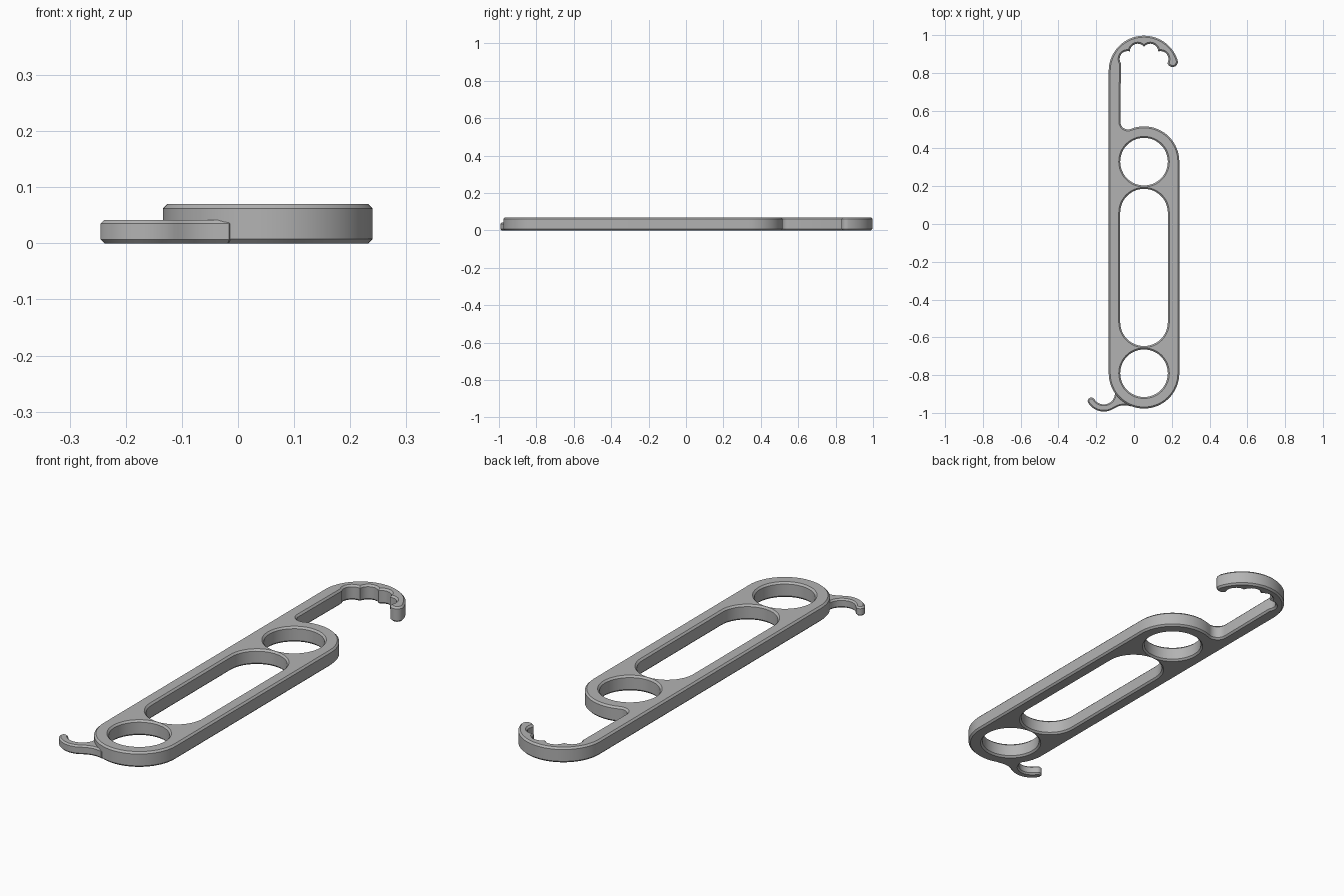
import bpy
import bmesh
from math import cos, sin, radians
from mathutils import Vector

cube = bpy.data.objects.get("Cube")
if cube:
    bpy.data.objects.remove(cube, do_unlink=True)

grey = bpy.data.materials.new("plain grey")
grey.use_nodes = True
colour = (0.45, 0.45, 0.45, 1)
grey.diffuse_color = colour
grey.node_tree.nodes["Principled BSDF"].inputs["Base Color"].default_value = colour


def arc(centre, r, start, end, steps=16):
    """Points along an arc, angles in degrees."""
    angles = [radians(start + (end - start) * i / steps) for i in range(steps + 1)]
    return [Vector((centre[0] + r * cos(a), centre[1] + r * sin(a))) for a in angles]


def polar(centre, r, angle):
    return arc(centre, r, angle, angle, 1)[0]


def inset(loop, d):
    """Move a loop into the material on its left, with mitred corners."""
    result = []
    for i, p in enumerate(loop):
        a = (p - loop[i - 1]).normalized()
        b = (loop[(i + 1) % len(loop)] - p).normalized()
        na, nb = Vector((-a.y, a.x)), Vector((-b.y, b.x))
        result.append(p + (na + nb) * d / (1 + na.dot(nb)))
    return result


def chamfered_plate(name, loops, height, chamfer):
    """Flat plate bounded by loops, with chamfered rims above and below."""
    bm = bmesh.new()
    caps = {0: [], 3: []}
    levels = [(0, chamfer), (chamfer, 0), (height - chamfer, 0), (height, chamfer)]
    for loop in loops:
        rings = [[bm.verts.new((p.x, p.y, z)) for p in inset(loop, d)] for z, d in levels]
        n = len(loop)
        for low, high in zip(rings, rings[1:]):
            for i in range(n):
                j = (i + 1) % n
                bm.faces.new((low[i], low[j], high[j], high[i]))
        for level in caps:
            ring = rings[level]
            caps[level] += [bm.edges.get((ring[i - 1], ring[i])) for i in range(n)]
    for edges in caps.values():
        bmesh.ops.triangle_fill(bm, edges=edges, use_beauty=True)
    bmesh.ops.recalc_face_normals(bm, faces=bm.faces[:])
    mesh = bpy.data.meshes.new(name)
    bm.to_mesh(mesh)
    bm.free()
    mesh.materials.append(grey)
    obj = bpy.data.objects.new(name, mesh)
    bpy.context.collection.objects.link(obj)
    bpy.ops.object.select_all(action="DESELECT")
    obj.select_set(True)
    bpy.context.view_layer.objects.active = obj
    bpy.ops.object.shade_smooth_by_angle(angle=radians(30))
    return obj


# Main frame: rounded bar whose left edge continues into a large hook
X, R = 0.053, 0.187
bottom, top, crook = (X, -0.79), (X, 0.33), (X, 0.81)
outline = arc(bottom, R, 180, 360, 32) + arc(top, R, 0, 112, 20)
outline += arc((-0.032, 0.5405), 0.04, -68, -180, 12)[1:]

# Finger scallops inside the hook
for angle in (144, 108, 72, 36):
    outline += arc(polar(crook, 0.108, angle), 0.042, angle + 70, angle - 70, 8)[:-1]

# Rounded tip and outside of the hook
outline += arc(polar(crook, 0.159, 18), 0.028, 198, 378, 12)
outline += arc(crook, R, 18, 180, 32)[1:]

# Two round holes and one long slot
HOLE = 0.126
holes = [arc(c, HOLE, 360, 0, 48)[:-1] for c in (bottom, top)]
slot = arc((X, 0.06), HOLE, 180, 0, 24) + arc((X, -0.52), HOLE, 0, -180, 24)
chamfered_plate("frame", [outline] + holes + [slot], 0.07, 0.008)

# Small thin hook at the lower corner
bowl = (-0.16, -0.896)
small = arc(bowl, 0.097, 212, 304, 16)
small += arc((-0.05, -1.06), 0.1, 124, 70, 10)[1:]
small += [Vector((0, -0.945)), Vector((-0.07, -0.90))]
small += arc(bowl, 0.059, 10, -148, 20)
small += arc(polar(bowl, 0.078, 212), 0.019, 32, 212, 10)[1:-1]
chamfered_plate("small_hook", [small], 0.042, 0.007)
